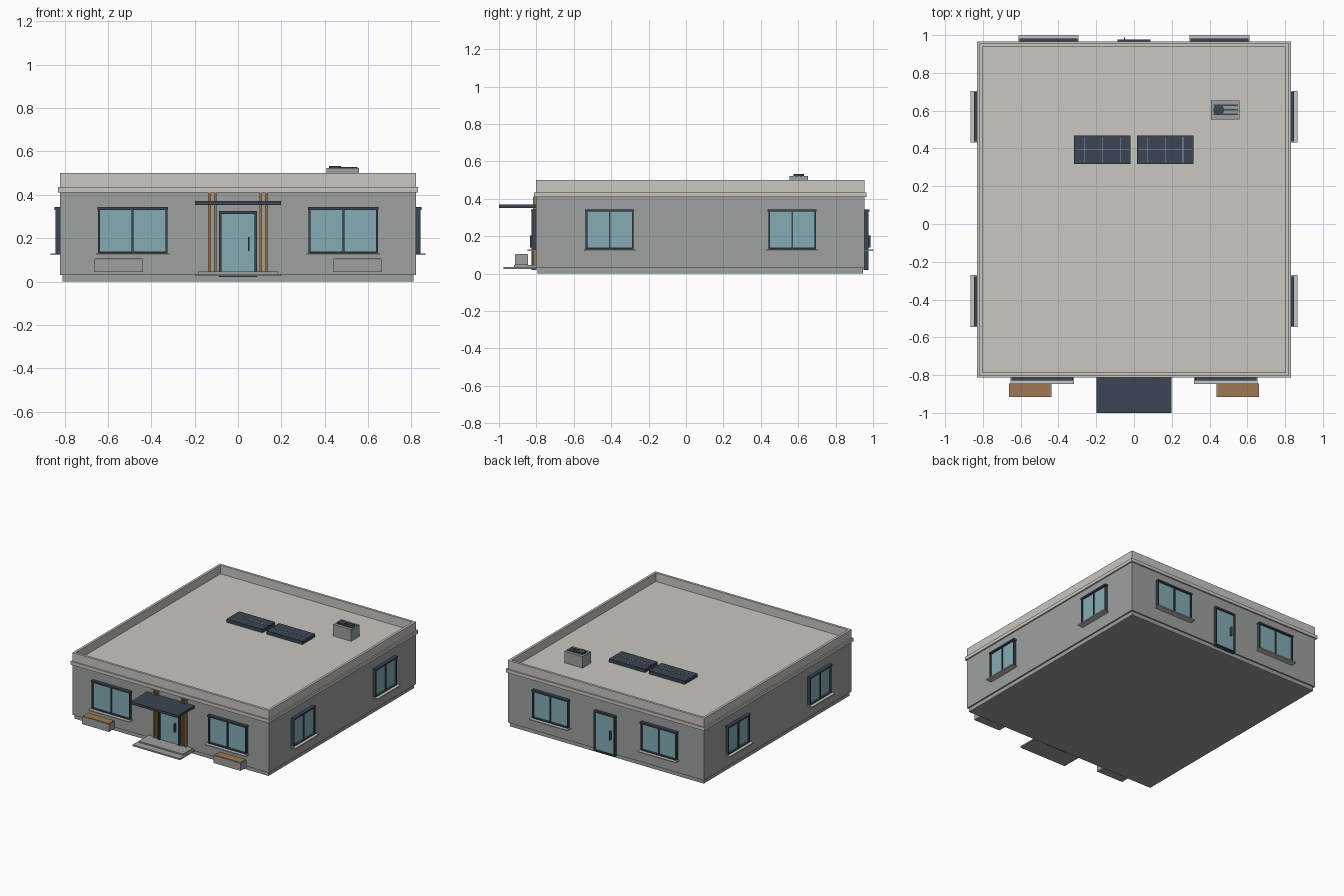
import bpy, bmesh, math
from mathutils import Matrix, Vector

if "Cube" in bpy.data.objects:
    bpy.data.objects.remove(bpy.data.objects["Cube"])

def material(name, r, g, b):
    m = bpy.data.materials.new(name)
    lin = [((c / 255 + 0.055) / 1.055) ** 2.4 for c in (r, g, b)]
    m.diffuse_color = (*lin, 1)
    m.use_nodes = True
    m.node_tree.nodes["Principled BSDF"].inputs["Base Color"].default_value = m.diffuse_color
    return m

WALL = material("wall grey", 156, 161, 159)
STONE = material("pale stone", 201, 199, 192)
DARK = material("dark frame", 60, 69, 82)
GLASS = material("teal glass", 131, 172, 180)
WOOD = material("warm wood", 158, 120, 82)

XW, YF, YB = 0.82, -0.803, 0.955   # outer wall faces

def make(name, mat, boxes, cyls=()):
    """One object from boxes (x0,x1,y0,y1,z0,z1) and cylinders (x,y,z0,z1,r)."""
    bm = bmesh.new()
    for x0, x1, y0, y1, z0, z1 in boxes:
        mtx = Matrix.Translation(((x0 + x1) / 2, (y0 + y1) / 2, (z0 + z1) / 2)) @ \
            Matrix.Diagonal((abs(x1 - x0), abs(y1 - y0), abs(z1 - z0), 1))
        bmesh.ops.create_cube(bm, size=1, matrix=mtx)
    for x, y, z0, z1, r in cyls:
        bmesh.ops.create_cone(bm, cap_ends=True, segments=20, radius1=r, radius2=r,
                              depth=z1 - z0, matrix=Matrix.Translation((x, y, (z0 + z1) / 2)))
    me = bpy.data.meshes.new(name)
    bm.to_mesh(me)
    bm.free()
    me.materials.append(mat)
    ob = bpy.data.objects.new(name, me)
    bpy.context.collection.objects.link(ob)
    return ob

def on_wall(side, u0, u1, d0, d1, z0, z1):
    """Box on a wall: u runs along the wall, d is the distance out from it."""
    if side == "front":
        return (u0, u1, YF - d0, YF - d1, z0, z1)
    if side == "back":
        return (-u0, -u1, YB + d0, YB + d1, z0, z1)
    if side == "right":
        return (XW + d0, XW + d1, u0, u1, z0, z1)
    return (-XW - d0, -XW - d1, u0, u1, z0, z1)

def window(side, c, hw):
    z0, z1, t = 0.13, 0.343, 0.009
    n = f"{side}_window"
    w = lambda *a: on_wall(side, *a)
    make(n + "_glass", GLASS, [w(c - hw + t, c + hw - t, -0.005, 0.012, z0 + t, z1 - t)])
    make(n + "_frame", DARK, [
        w(c - hw, c - hw + t, -0.005, 0.022, z0, z1),
        w(c + hw - t, c + hw, -0.005, 0.022, z0, z1),
        w(c - hw + t, c + hw - t, -0.005, 0.022, z0, z0 + t * 0.7),
        w(c - hw - 0.003, c + hw + 0.003, -0.005, 0.026, z1 - 0.012, z1),
        w(c - 0.004, c + 0.004, -0.005, 0.02, z0 + t * 0.7, z1 - 0.012)])
    make(n + "_sill", STONE, [w(c - hw - 0.009, c + hw + 0.009, -0.005, 0.045, z0 - 0.008, z0)])

def door(side):
    n = f"{side}_door"
    w = lambda *a: on_wall(side, *a)
    make(n + "_glass", GLASS, [w(-0.078, 0.078, -0.005, 0.012, 0.03, 0.315)])
    make(n + "_frame", DARK, [
        w(-0.087, -0.077, -0.005, 0.022, 0.02, 0.325),
        w(0.077, 0.087, -0.005, 0.022, 0.02, 0.325),
        w(-0.077, 0.077, -0.005, 0.022, 0.312, 0.325),
        w(-0.077, 0.077, -0.005, 0.022, 0.02, 0.03)])
    make(n + "_handle", DARK, [w(0.047, 0.053, 0.01, 0.032, 0.14, 0.205)])

# Building shell
make("plinth", WALL, [(-XW + 0.01, XW - 0.01, YF + 0.01, YB - 0.01, 0, 0.03)])
make("walls", WALL, [(-XW, XW, YF, YB, 0.03, 0.41)])
make("roof_and_cornice", STONE, [(-0.83, 0.83, YF - 0.01, YB + 0.01, 0.41, 0.435)])
P = 0.018
make("parapet", STONE, [
    (-XW, XW, YF, YF + P, 0.434, 0.5), (-XW, XW, YB - P, YB, 0.434, 0.5),
    (-XW, -XW + P, YF + P, YB - P, 0.434, 0.5), (XW - P, XW, YF + P, YB - P, 0.434, 0.5)])

# Windows and doors
for s in (-1, 1):
    window("front", s * 0.486, 0.16)
    window("back", s * 0.453, 0.15)
for side in ("left", "right"):
    window(side, -0.408, 0.128)
    window(side, 0.568, 0.128)
door("front")
door("back")

# Entrance: canopy, slats, steps
make("canopy", DARK, [(-0.198, 0.198, -1.0, YF + 0.005, 0.352, 0.371)])
make("entrance_slats", WOOD, [on_wall("front", s * a - 0.0065, s * a + 0.0065, -0.005, 0.016, 0.045, 0.41)
                              for s in (-1, 1) for a in (0.105, 0.132)])
make("lower_step", WALL, [(-0.198, 0.198, -0.975, YF + 0.005, 0.025, 0.036)])
make("upper_step", WALL, [(-0.185, 0.185, -0.92, YF + 0.005, 0.036, 0.046)])

# Planters under the front windows
for s in (-1, 1):
    a, b = sorted((s * 0.438, s * 0.661))
    make("planter_box", WALL, [(a, b, -0.915, -0.845, 0.045, 0.102)])
    make("planter_top", WOOD, [(a + 0.003, b - 0.003, -0.912, -0.848, 0.1, 0.106)])

# Solar panels with thin cell lines
for c in (-0.168, 0.165):
    make("solar_panel", DARK, [(c - 0.15, c + 0.15, 0.317, 0.468, 0.434, 0.46)])
    make("solar_cell_lines", GLASS,
         [(c + k * 0.095 - 0.002, c + k * 0.095 + 0.002, 0.325, 0.46, 0.458, 0.4615) for k in (-1, 0, 1)]
         + [(c - 0.142, c + 0.142, 0.391, 0.395, 0.458, 0.462)])

# Rooftop air unit
make("air_unit", WALL, [(0.407, 0.558, 0.554, 0.653, 0.434, 0.523)])
make("air_unit_vents", DARK, [(0.42, 0.55, y - 0.004, y + 0.004, 0.521, 0.528) for y in (0.58, 0.604, 0.628)],
     [(0.448, 0.604, 0.521, 0.534, 0.028)])
